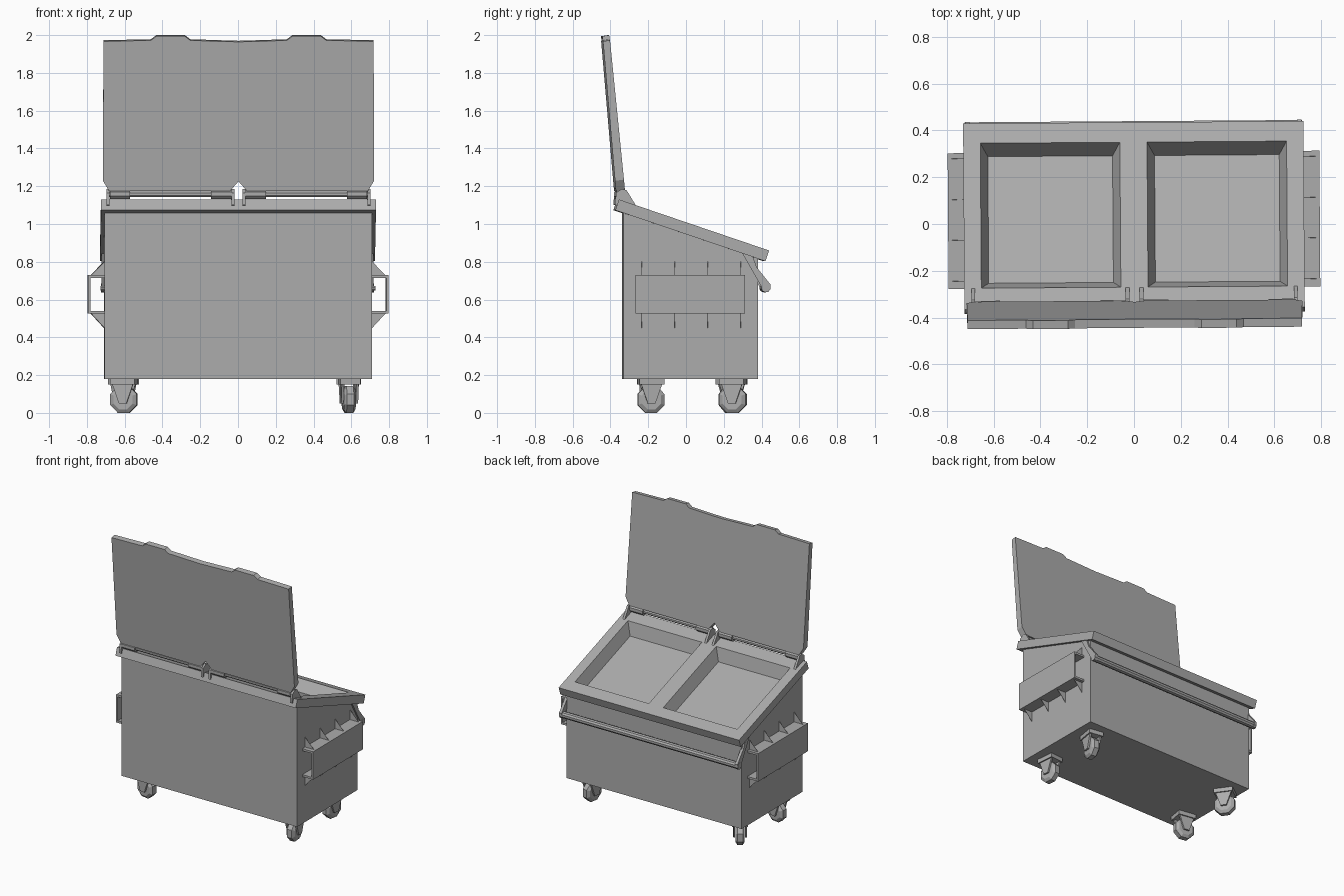
import bpy, bmesh, math
from mathutils import Vector, Matrix

if "Cube" in bpy.data.objects:
    bpy.data.objects.remove(bpy.data.objects["Cube"])

TWIST = Matrix.Rotation(math.radians(0.4), 4, 'Z')   # whole bin sits very slightly turned
STEEL = bpy.data.materials.new("dark_grey_steel")
STEEL.diffuse_color = (.415, .415, .415, 1)
STEEL.use_nodes = True
STEEL.node_tree.nodes["Principled BSDF"].inputs["Base Color"].default_value = STEEL.diffuse_color


def finish(name, bm, mat=None):
    bmesh.ops.recalc_face_normals(bm, faces=bm.faces)
    me = bpy.data.meshes.new(name)
    if mat:
        bm.transform(mat)
    bm.transform(TWIST)
    bm.to_mesh(me)
    bm.free()
    me.materials.append(STEEL)
    ob = bpy.data.objects.new(name, me)
    bpy.context.collection.objects.link(ob)
    return ob


def prism_bm(pts, axis, a, b):
    """Extrude a 2D profile along x (pts = y,z) or y (pts = x,z)."""
    bm = bmesh.new()
    put = (lambda p, t: (t, p[0], p[1])) if axis == 'X' else (lambda p, t: (p[0], t, p[1]))
    lo = [bm.verts.new(put(p, a)) for p in pts]
    hi = [bm.verts.new(put(p, b)) for p in pts]
    n = len(pts)
    bm.faces.new(lo)
    bm.faces.new(hi[::-1])
    for i in range(n):
        bm.faces.new((lo[i], lo[(i + 1) % n], hi[(i + 1) % n], hi[i]))
    return bm


def prism(name, pts, axis, a, b, mat=None):
    return finish(name, prism_bm(pts, axis, a, b), mat)


def rod(name, x0, x1, y, z, r, sides=10, mat=None):
    """Cylinder lying along x."""
    pts = [(y + r * math.cos(math.tau * (i + .5) / sides),
            z + r * math.sin(math.tau * (i + .5) / sides)) for i in range(sides)]
    return prism(name, pts, 'X', x0, x1, mat)


# Body shell, open at the sloped top
SLOPE = 0.34
body = prism_bm([(-.335, .18), (.375, .18), (.375, .817), (-.335, 1.058)], 'X', -.708, .708)
top = max(body.faces, key=lambda f: f.calc_center_median().z)
bmesh.ops.delete(body, geom=[top], context='FACES_ONLY')
finish("body", body)

# Sloped rim with two recessed openings
bm = bmesh.new()
xs = [-.728, -.655, -.058, .058, .655, .728]
ys = [-.36, -.27, .35, .435]
grid = [[bm.verts.new((x, y, 1.13 - SLOPE * (y + .36))) for x in xs] for y in ys]
openings = []
for j in range(3):
    for i in range(5):
        f = bm.faces.new((grid[j][i], grid[j][i + 1], grid[j + 1][i + 1], grid[j + 1][i]))
        if j == 1 and i in (1, 3):
            openings.append(f)
bm.normal_update()
normal = Vector((0, SLOPE, 1)).normalized()
border = [e for e in bm.edges if e.is_boundary]
bmesh.ops.inset_individual(bm, faces=openings, thickness=.045, depth=-.085)
for f in openings:          # floor stops a little short of the hinge side
    for v in f.verts:
        if v.co.y < 0:
            v.co += Vector((0, .018, -SLOPE * .018))
ext = bmesh.ops.extrude_edge_only(bm, edges=border)["geom"]
bmesh.ops.translate(bm, vec=normal * -.06, verts=[g for g in ext if isinstance(g, bmesh.types.BMVert)])
ext = bmesh.ops.extrude_edge_only(bm, edges=[g for g in ext if isinstance(g, bmesh.types.BMEdge)])["geom"]
for v in (g for g in ext if isinstance(g, bmesh.types.BMVert)):
    v.co.x *= .706 / .728
    dy = .045 if v.co.y < -.35 else (-.042 if v.co.y > .40 else 0)
    v.co.y += dy
    v.co.z -= SLOPE * dy
finish("rim", bm)

# Open lid: outline with grip tabs on top and a notch at the hinge side
half = [(0, 1.97), (.255, 1.978), (.285, 2.0), (.435, 2.0), (.465, 1.978), (.715, 1.973),
        (.718, 1.235), (.685, 1.18), (.045, 1.18), (0, 1.232)]
outline = half + [(-x, z) for x, z in half[-2:0:-1]]
lid = prism_bm(outline, 'Y', 0, 1)
for v in lid.verts:
    h = v.co.z - 1.18
    back = v.co.y
    v.co.y = -.328 - .1 * h - back * (.048 - .014 * h)
    v.co.z -= .006 * back
finish("lid", lid)

# Hinges: rod, knuckles and ears for each half
ear = [(-.38, 1.10), (-.375, 1.165), (-.345, 1.185), (-.32, 1.18), (-.265, 1.09)]
for s, side in ((-1, "left"), (1, "right")):
    rod(f"hinge_rod_{side}", s * .03, s * .69, -.35, 1.158, .016, 8)
    for a, b, k in ((.035, .145, "inner"), (.575, .68, "outer")):
        rod(f"hinge_knuckle_{k}_{side}", s * a, s * b, -.35, 1.158, .028, 8)
    for x, k in ((.03, "inner"), (.69, "outer")):
        prism(f"hinge_ear_{k}_{side}", ear, 'X', s * x - .008, s * x + .008)

# Fork pockets with thin triangular gussets
pocket = [(.70, .73), (.795, .73), (.795, .525), (.70, .525),
          (.70, .54), (.783, .54), (.783, .715), (.70, .715)]
for s, side in ((-1, "left"), (1, "right")):
    flip = lambda pts: [(s * x, z) for x, z in pts]
    prism(f"fork_pocket_{side}", flip(pocket), 'Y', -.273, .308)
    for i, y in enumerate((-.24, -.065, .11, .285)):
        prism(f"gusset_top_{side}_{i}", flip([(.70, .81), (.78, .728), (.70, .728)]), 'Y', y - .001, y + .001)
        prism(f"gusset_bottom_{side}_{i}", flip([(.70, .44), (.78, .527), (.70, .527)]), 'Y', y - .001, y + .001)
    rod(f"pocket_pin_{side}", s * .70, s * .728, 0, .66, .012, 8)
    # Bracket holding the lifting bar
    prism(f"bar_bracket_{side}", [(.29, .85), (.35, .825), (.37, .77), (.442, .68), (.442, .655),
                                  (.43, .64), (.41, .64)], 'X', s * .70, s * .72)

# Lifting bar
rod("lifting_bar", -.722, .722, .417, .662, .024)


# Swivel casters
def caster(tag, x, y, deg):
    m = Matrix.Translation((x, y, 0)) @ Matrix.Rotation(math.radians(deg), 4, 'Z')
    prism(f"caster_plate_{tag}", [(-.066, .15), (.066, .15), (.066, .182), (-.066, .182)], 'X', -.054, .054, m)
    for s in (-1, 1):
        prism(f"caster_fork_{tag}_{'a' if s < 0 else 'b'}",
              [(-.055, .15), (.055, .15), (.02, .05), (-.02, .05)], 'X', s * .032, s * .045, m)
    # Eight-sided wheel with a bevelled tread
    bm = bmesh.new()
    rings = []
    for wx, r in ((-.031, .056), (-.018, .0765), (.018, .0765), (.031, .056)):
        rings.append([bm.verts.new((wx, r * math.cos(math.tau * (i + .5) / 8),
                                    .0707 + r * math.sin(math.tau * (i + .5) / 8))) for i in range(8)])
    for a, b in zip(rings, rings[1:]):
        for i in range(8):
            bm.faces.new((a[i], a[(i + 1) % 8], b[(i + 1) % 8], b[i]))
    bm.faces.new(rings[0])
    bm.faces.new(rings[-1])
    finish(f"caster_wheel_{tag}", bm, m)


caster("front_left", -.605, -.19, 80)
caster("front_right", .588, -.19, 5)
caster("back_left", -.605, .245, 35)
caster("back_right", .588, .245, -10)
